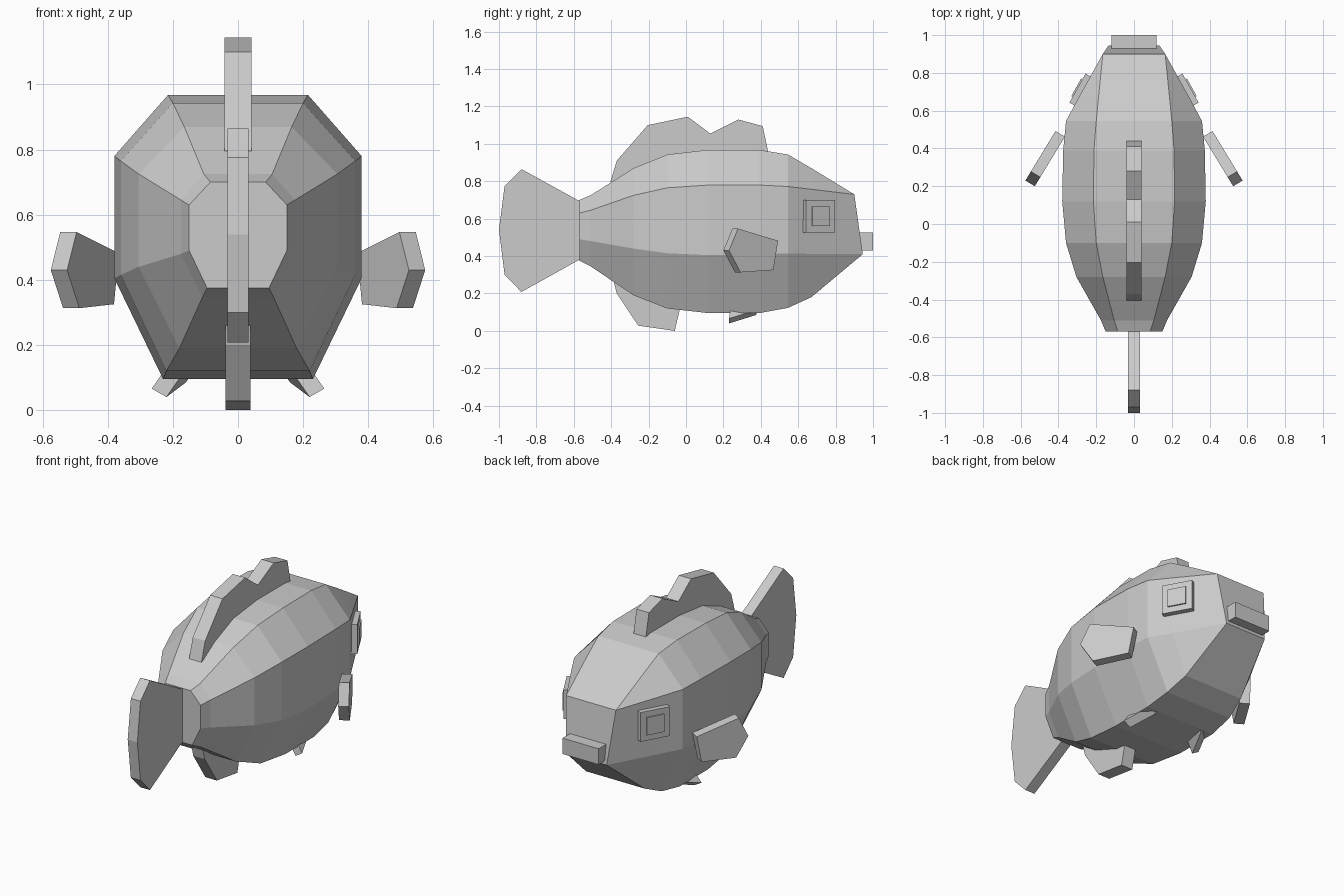
import bpy, bmesh
from mathutils import Vector

if "Cube" in bpy.data.objects:
    bpy.data.objects.remove(bpy.data.objects["Cube"])

grey = bpy.data.materials.new("light_grey")
grey.diffuse_color = (0.6, 0.6, 0.6, 1)
grey.use_nodes = True
grey.node_tree.nodes["Principled BSDF"].inputs["Base Color"].default_value = grey.diffuse_color


def finish(name, bm):
    bmesh.ops.remove_doubles(bm, verts=bm.verts, dist=0.0005)
    bmesh.ops.recalc_face_normals(bm, faces=bm.faces)
    mesh = bpy.data.meshes.new(name)
    bm.to_mesh(mesh)
    bm.free()
    mesh.materials.append(grey)
    obj = bpy.data.objects.new(name, mesh)
    bpy.context.collection.objects.link(obj)
    return obj


def slab(name, points, offset):
    """Solid plate: a flat outline swept along an offset vector."""
    bm = bmesh.new()
    face = bm.faces.new([bm.verts.new(p) for p in points])
    ext = bmesh.ops.extrude_face_region(bm, geom=[face], use_keep_orig=True)
    moved = [v for v in ext["geom"] if isinstance(v, bmesh.types.BMVert)]
    bmesh.ops.translate(bm, verts=moved, vec=offset)
    return finish(name, bm)


def slab_pair(name, points, offset):
    for side, s in (("right", 1), ("left", -1)):
        slab(f"{side}_{name}", [(s * x, y, z) for x, y, z in points],
             (s * offset[0], offset[1], offset[2]))


def centre_fin(name, outline, half):
    slab(name, [(-half, y, z) for y, z in outline], (2 * half, 0, 0))


# Body: eight-sided sections from tail to head
# y, then (half width, z) of top, upper side, lower side and bottom corners
sections = [
    (-0.57, (0.085, 0.70), (0.15, 0.63), (0.15, 0.49), (0.095, 0.375)),
    (-0.51, (0.105, 0.725), (0.175, 0.645), (0.175, 0.48), (0.11, 0.345)),
    (-0.28, (0.165, 0.87), (0.305, 0.725), (0.305, 0.44), (0.18, 0.19)),
    (-0.10, (0.20, 0.943), (0.36, 0.765), (0.36, 0.415), (0.22, 0.12)),
    (0.12, (0.215, 0.968), (0.38, 0.78), (0.38, 0.405), (0.23, 0.095)),
    (0.39, (0.212, 0.968), (0.375, 0.78), (0.375, 0.41), (0.23, 0.095)),
    (0.545, (0.20, 0.943), (0.36, 0.772), (0.36, 0.414), (0.22, 0.123)),
    (0.67, (0.188, 0.87), (0.293, 0.757), (0.288, 0.412), (0.195, 0.18)),
]
rings = []
for y, *corners in sections:
    half = [(x, y, z) for x, z in corners]
    rings.append(half + [(-x, yy, z) for x, yy, z in reversed(half)])
# Blunt face: corner pairs merge into a four-sided end
nose = [(0.165, 0.90, 0.73)] * 2 + [(0.135, 0.945, 0.41)] * 2
rings.append(nose + [(-x, y, z) for x, y, z in reversed(nose)])

bm = bmesh.new()
loops = [[bm.verts.new(p) for p in ring] for ring in rings]
for a, b in zip(loops, loops[1:]):
    for i in range(8):
        j = (i + 1) % 8
        bm.faces.new((a[i], a[j], b[j], b[i]))
bm.faces.new(loops[0])
bm.faces.new(loops[-1])
finish("body", bm)

# Fins along the centre line
centre_fin("tail_fin", [(-0.55, 0.69), (-0.58, 0.70), (-0.88, 0.865), (-0.97, 0.775),
                        (-1.0, 0.54), (-0.97, 0.30), (-0.88, 0.208), (-0.58, 0.375),
                        (-0.55, 0.39)], 0.032)
centre_fin("dorsal_fin", [(-0.405, 0.795), (-0.37, 0.91), (-0.205, 1.10), (0.01, 1.145),
                          (0.13, 1.055), (0.28, 1.13), (0.41, 1.095), (0.445, 0.93),
                          (0.1, 0.9)], 0.041)
centre_fin("anal_fin", [(-0.385, 0.26), (-0.37, 0.20), (-0.255, 0.028), (-0.06, 0.0),
                        (-0.03, 0.13), (-0.1, 0.2)], 0.038)

# Side fins, swept back from the flanks
side_outline = [(0.20, 0.43), (0.248, 0.547), (0.462, 0.482), (0.437, 0.325), (0.262, 0.313)]
slab_pair("side_fin", [(0.525 - 0.608 * (y - 0.20), y, z) for y, z in side_outline],
          (0.05, 0.03, 0))

# Small belly fins, splayed down and out
slab_pair("belly_fin", [(0.22, 0.23, 0.04), (0.16, 0.375, 0.085),
                        (0.12, 0.385, 0.14), (0.15, 0.245, 0.14)], (0.045, 0, 0.026))

# Lips
slab("mouth", [(x, 0.90, z) for x, z in ((-0.12, 0.43), (0.12, 0.43),
                                         (0.12, 0.525), (-0.12, 0.525))], (0, 0.1, 0))

# Eyes: a square plate with a smaller raised pupil on each cheek
out = Vector((0.874, 0.487, 0))
along = Vector((-0.487, 0.874, 0))
up = Vector((0, 0, 1))
centre = Vector((0.273, 0.705, 0.613))
for name, r, low, high in (("eye", 0.088, -0.02, 0.03), ("pupil", 0.053, 0.02, 0.038)):
    base = centre + out * low
    corners = [base + along * r * a + up * r * b
               for a, b in ((-1, -1), (1, -1), (1, 1), (-1, 1))]
    slab_pair(name, corners, out * (high - low))
